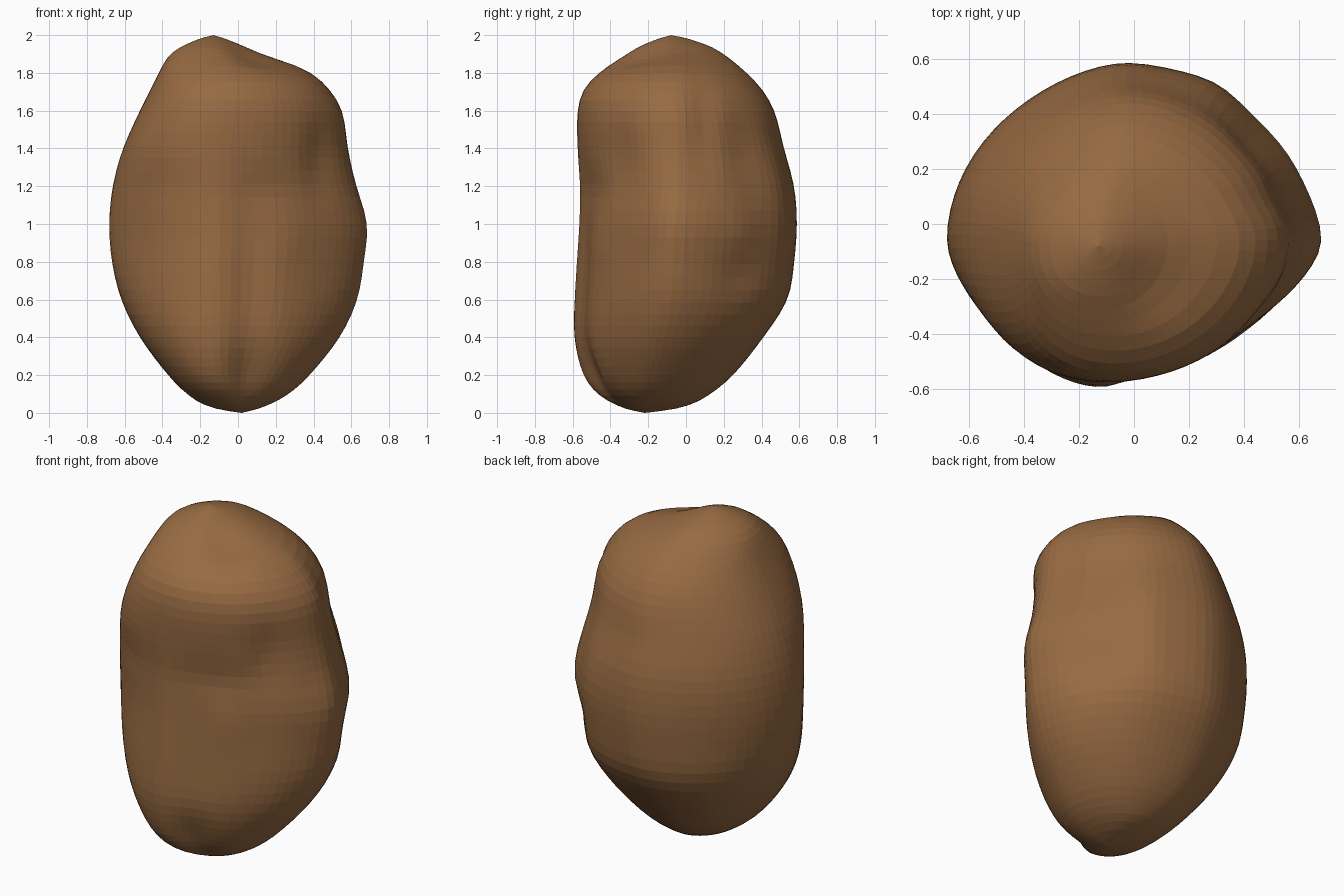
import bpy, bmesh, math
from mathutils import Vector

if "Cube" in bpy.data.objects:
    bpy.data.objects.remove(bpy.data.objects["Cube"])

# height, left x, right x, front y, back y, core x, core y
LEVELS = [
    (0.0, 0.02, 0.02, -0.22, -0.22, 0.02, -0.22),
    (0.03, -0.15, 0.14, -0.36, -0.01, 0.00, -0.21),
    (0.10, -0.27, 0.27, -0.48, 0.13, -0.05, -0.19),
    (0.20, -0.37, 0.38, -0.55, 0.25, -0.09, -0.16),
    (0.40, -0.52, 0.54, -0.595, 0.41, -0.10, -0.11),
    (0.60, -0.62, 0.635, -0.595, 0.54, -0.10, -0.08),
    (0.80, -0.67, 0.67, -0.585, 0.575, -0.10, -0.07),
    (1.00, -0.685, 0.69, -0.57, 0.59, -0.10, -0.06),
    (1.20, -0.665, 0.63, -0.565, 0.575, -0.10, -0.04),
    (1.40, -0.61, 0.585, -0.575, 0.52, -0.10, -0.04),
    (1.60, -0.52, 0.555, -0.575, 0.47, -0.07, -0.05),
    (1.72, -0.46, 0.48, -0.54, 0.40, -0.06, -0.06),
    (1.82, -0.41, 0.36, -0.44, 0.30, -0.06, -0.06),
    (1.90, -0.36, 0.14, -0.32, 0.20, -0.09, -0.07),
    (1.95, -0.28, 0.03, -0.24, 0.11, -0.11, -0.08),
    (2.0, -0.13, -0.13, -0.08, -0.08, -0.13, -0.08),
]
# squareness of each quarter at the low, middle and high levels
SQUARE = {
    "front_right": (1.75, 1.5, 1.88),
    "back_right": (2.0, 1.68, 1.72),
    "back_left": (2.15, 1.83, 1.8),
    "front_left": (2.1, 1.58, 2.3),
}
# dents (-) and swellings (+): centre, spread, radial depth
BUMPS = [
    ((0.06, -0.52, 0.60), (0.10, 0.3, 0.50), -0.035),   # groove beside front ridge
    ((0.05, -0.42, 0.20), (0.11, 0.3, 0.16), -0.05),    # pinch at the foot
    ((0.18, -0.48, 1.18), (0.18, 0.3, 0.09), -0.018),   # front dent
    ((-0.38, -0.40, 1.20), (0.15, 0.3, 0.08), -0.012),
    ((0.25, -0.46, 0.90), (0.12, 0.2, 0.15), 0.015),
    ((0.43, -0.32, 1.33), (0.10, 0.12, 0.20), -0.03),   # side hollow
    ((0.52, 0.09, 1.50), (0.3, 0.07, 0.28), -0.025),    # groove on the right
    ((0.46, 0.33, 1.42), (0.12, 0.12, 0.22), -0.02),    # back hollow
    ((0.28, 0.46, 1.00), (0.12, 0.15, 0.40), 0.025),    # back swelling
    ((0.52, 0.28, 0.72), (0.2, 0.12, 0.10), -0.02),
    ((0.52, 0.28, 0.95), (0.2, 0.12, 0.12), 0.015),
]
SIDES, ROWS = 72, 44


def sample(z):
    """Smooth (Catmull-Rom style) interpolation of the level table."""
    i = max(k for k in range(len(LEVELS) - 1) if LEVELS[k][0] <= z)
    a, b = LEVELS[i], LEVELS[i + 1]
    p, q = LEVELS[max(i - 1, 0)], LEVELS[min(i + 2, len(LEVELS) - 1)]
    h = b[0] - a[0]
    t = (z - a[0]) / h
    out = []
    for c in range(1, 7):
        if i in (0, len(LEVELS) - 2):       # rounded ends
            s = t ** 0.75 if i == 0 else 1 - (1 - t) ** 0.75
            out.append(a[c] + (b[c] - a[c]) * s)
            continue
        m0 = (b[c] - p[c]) / (b[0] - p[0]) * h
        m1 = (q[c] - a[c]) / (q[0] - a[0]) * h
        out.append((2*t**3 - 3*t*t + 1)*a[c] + (t**3 - 2*t*t + t)*m0
                   + (3*t*t - 2*t**3)*b[c] + (t**3 - t*t)*m1)
    return out


def squareness(z, c, s):
    key = ("front" if s < 0 else "back") + ("_right" if c > 0 else "_left")
    low, mid, high = SQUARE[key]
    t = min(1, abs(z - 0.9) / 0.7)
    t = t * t * (3 - 2 * t)
    return mid + ((low if z < 0.9 else high) - mid) * t


def surface(z, ang):
    left, right, front, back, cx, cy = sample(z)
    c, s = math.cos(ang), math.sin(ang)
    n = squareness(z, c, s)
    r = (abs(c) ** n + abs(s) ** n) ** (-1 / n)
    x = cx + r * c * ((right - cx) if c > 0 else (cx - left))
    y = cy + r * s * ((back - cy) if s > 0 else (cy - front))
    # the back bulges a little to the right of the front ridge
    x += 0.08 * max(0, s) ** 3 * math.sin(math.pi * z / 2)
    push = 0
    for (bx, by, bz), (sx, sy, sz), amp in BUMPS:
        push += amp * math.exp(-((x-bx)/sx)**2 - ((y-by)/sy)**2 - ((z-bz)/sz)**2)
    d = Vector((x - cx, y - cy, 0))
    if d.length > 1e-5:
        d.normalize()
    # shallow scoop on the front right of the crown
    drop = 0.04 * math.exp(-((x-0.07)/0.15)**2 - ((y+0.24)/0.15)**2) if z > 1.6 else 0
    return Vector((x, y, z - drop)) + d * push


# lumpy body
bm = bmesh.new()
foot = bm.verts.new((0.02, -0.22, 0))
crown = bm.verts.new((-0.13, -0.08, 2))
rings = []
for k in range(1, ROWS):
    z = 1 - math.cos(math.pi * k / ROWS)
    rings.append([bm.verts.new(surface(z, math.tau * j / SIDES)) for j in range(SIDES)])
for j in range(SIDES):
    n = (j + 1) % SIDES
    bm.faces.new((foot, rings[0][n], rings[0][j]))
    bm.faces.new((crown, rings[-1][j], rings[-1][n]))
    for lo, hi in zip(rings, rings[1:]):
        bm.faces.new((lo[j], lo[n], hi[n], hi[j]))
# soften the ridges
inner = [v for ring in rings[3:-3] for v in ring]
for _ in range(2):
    bmesh.ops.smooth_vert(bm, verts=inner, factor=0.5, use_axis_x=True,
                          use_axis_y=True, use_axis_z=True)
bmesh.ops.recalc_face_normals(bm, faces=bm.faces)
mesh = bpy.data.meshes.new("lumpy_body")
bm.to_mesh(mesh)
bm.free()
body = bpy.data.objects.new("lumpy_body", mesh)
bpy.context.collection.objects.link(body)

# brown skin
skin = bpy.data.materials.new("brown_skin")
skin.diffuse_color = (0.31, 0.145, 0.055, 1)
skin.use_nodes = True
skin.node_tree.nodes["Principled BSDF"].inputs["Base Color"].default_value = skin.diffuse_color
mesh.materials.append(skin)
